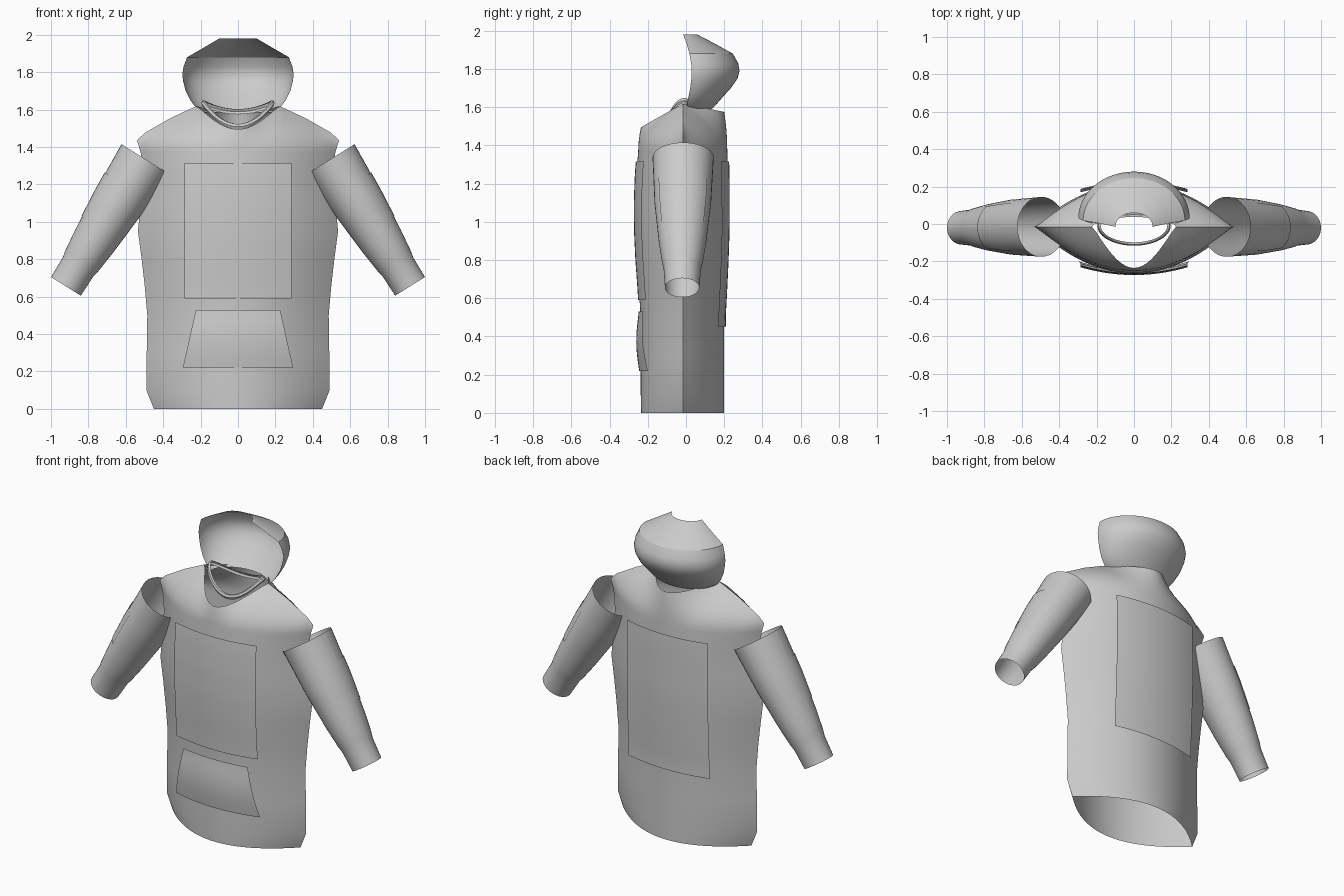
import bpy, math
from mathutils import Vector

if "Cube" in bpy.data.objects:
    bpy.data.objects.remove(bpy.data.objects["Cube"])

cloth = bpy.data.materials.new("light grey cloth")
cloth.diffuse_color = (0.6, 0.6, 0.6, 1)
cloth.use_nodes = True
cloth.node_tree.nodes["Principled BSDF"].inputs["Base Color"].default_value = cloth.diffuse_color


def sheet(name, rows, angle=30, flip=False):
    """Open surface through a grid of points."""
    n = len(rows[0])
    verts = [p for r in rows for p in r]
    faces = []
    for j in range(len(rows) - 1):
        for i in range(n - 1):
            f = (j*n + i, j*n + i + 1, (j + 1)*n + i + 1, (j + 1)*n + i)
            faces.append(f[::-1] if flip else f)
    me = bpy.data.meshes.new(name)
    me.from_pydata(verts, [], faces)
    me.materials.append(cloth)
    ob = bpy.data.objects.new(name, me)
    bpy.context.collection.objects.link(ob)
    bpy.ops.object.select_all(action='DESELECT')
    ob.select_set(True)
    bpy.context.view_layer.objects.active = ob
    bpy.ops.object.shade_smooth_by_angle(angle=math.radians(angle))
    return ob


def lerp(a, b, t):
    return a + (b - a) * t


def table(tab, z):
    """Linear look-up in rows that start with z."""
    for a, b in zip(tab, tab[1:]):
        if z <= b[0]:
            t = max(0, (z - a[0]) / (b[0] - a[0]))
            return [lerp(p, q, t) for p, q in zip(a, b)]
    return list(tab[-1])


# Body: front and back sheets meeting at a sharp side seam
YC = -0.015
BODY = [(0, .45, -.235, .2), (.1, .49, -.237, .2), (.3, .488, -.237, .2),
        (.5, .485, -.238, .2), (.65, .498, -.246, .208), (.8, .515, -.257, .215),
        (.95, .535, -.264, .22), (1.1, .52, -.265, .22), (1.25, .51, -.26, .22),
        (1.37, .52, -.25, .216)]
SHOULDER = [(0, 1.62), (.22, 1.62), (.36, 1.555), (.5, 1.475), (.54, 1.435)]
COLS = [i / 24 for i in range(-24, 25)]


def top_edge(s, depth, dip):
    x = .54 * s
    c = math.cos(min(1, abs(x) / .22) * math.pi / 2)
    return Vector((x, YC + depth * c, table(SHOULDER, abs(x))[1] - dip * c))


for name, side, depth, dip in (("body_front", 2, -.22, .125), ("body_back", 3, .215, .045)):
    rows = []
    for b in BODY:
        rows.append([Vector((b[1]*s, YC + (b[side] - YC) * (1 - s*s), b[0])) for s in COLS])
    base = rows[-1]
    for k in range(1, 9):
        t = k / 8
        row = []
        for s, p in zip(COLS, base):
            q = top_edge(s, depth, dip)
            row.append(Vector((lerp(p.x, q.x, t), lerp(p.y, q.y, t**2), lerp(p.z, q.z, t))))
        rows.append(row)
    sheet(name, rows, flip=side == 3)


# Panels: slightly raised sheets in front of and behind the body
def panel(name, side, z0, z1, w0, w1, drop0, drop1, bulge=0):
    sign = -1 if side == 2 else 1
    rows = []
    for j in range(17):
        t = j / 16
        z = lerp(z0, z1, t)
        y = table(BODY, z)[side] + sign * (.008 + bulge * math.sin(math.pi * t))
        w, drop = lerp(w0, w1, t), lerp(drop0, drop1, t)
        rows.append([Vector((w*i/8, y - sign*drop*(i/8)**2, z)) for i in range(-8, 9)])
    sheet(name, rows, flip=side == 3)


panel("chest_panel", 2, .59, 1.315, .285, .285, .04, .042)
panel("front_pocket", 2, .22, .53, .295, .225, .045, .022, .015)
panel("back_panel", 3, .45, 1.315, .285, .285, .038, .042)


# Sleeves: tapered tubes with a cuff and a thin outer patch
def sleeve_row(sx, t, a0, a1, n, grow=0):
    A, B = Vector((.495, YC, 1.335)), Vector((.92, -.02, .655))
    d = (B - A).normalized()
    out = Vector((-d.z, 0, d.x))
    prof = [(0, .151, .16), (.35, .138, .148), (.65, .118, .124),
            (.8, .104, .107), (.85, .096, .098), (1, .094, .09)]
    _, r1, r2 = table(prof, t)
    c = A.lerp(B, t)
    row = []
    for i in range(n + 1):
        a = lerp(a0, a1, i / n)
        p = c + out * (r1 + grow) * math.cos(a) + Vector((0, (r2 + grow) * math.sin(a), 0))
        row.append(Vector((sx * p.x, p.y, p.z)))
    return row


for side, sx in (("left", 1), ("right", -1)):
    ts = (0, .12, .24, .35, .45, .55, .65, .73, .8, .85, 1)
    sheet(side + "_sleeve", [sleeve_row(sx, t, 0, 2*math.pi, 40) for t in ts], flip=sx > 0)
    sheet(side + "_sleeve_patch",
          [sleeve_row(sx, t, -.95, .95, 12, .004) for t in (.22, .35, .45, .55)], flip=sx > 0)

# Hood: half rings, open at the face, top and bottom
HOOD = [(1.585, .19, 0, .13), (1.61, .225, .005, .155), (1.65, .255, .012, .19),
        (1.70, .28, .022, .235), (1.75, .293, .028, .27), (1.79, .298, .03, .28),
        (1.83, .291, .027, .273), (1.88, .272, .018, .245), (1.93, .186, .004, .155),
        (1.98, .1, -.015, .06)]
hood_rows = []
for z, r, yo, yb in HOOD:
    hood_rows.append([Vector((r*math.cos(math.pi*i/32), yo + (yb - yo)*math.sin(math.pi*i/32), z))
                      for i in range(33)])
sheet("hood", hood_rows)

# Collar: narrow band round the neck, dipping at the front and a little at the back
collar_rows = []
for grow, lift in ((0, 0), (.006, .014), (0, .028), (-.012, .028)):
    row = []
    for i in range(49):
        a = 2 * math.pi * i / 48
        s, c = math.sin(a), math.cos(a)
        dip = .125 * s*s if s < 0 else .045 * s*s
        depth = .1 if s < 0 else .06
        row.append(Vector(((.19 + grow)*c, -.01 + (depth + grow)*s, 1.62 - dip + lift)))
    collar_rows.append(row)
sheet("collar", collar_rows)
